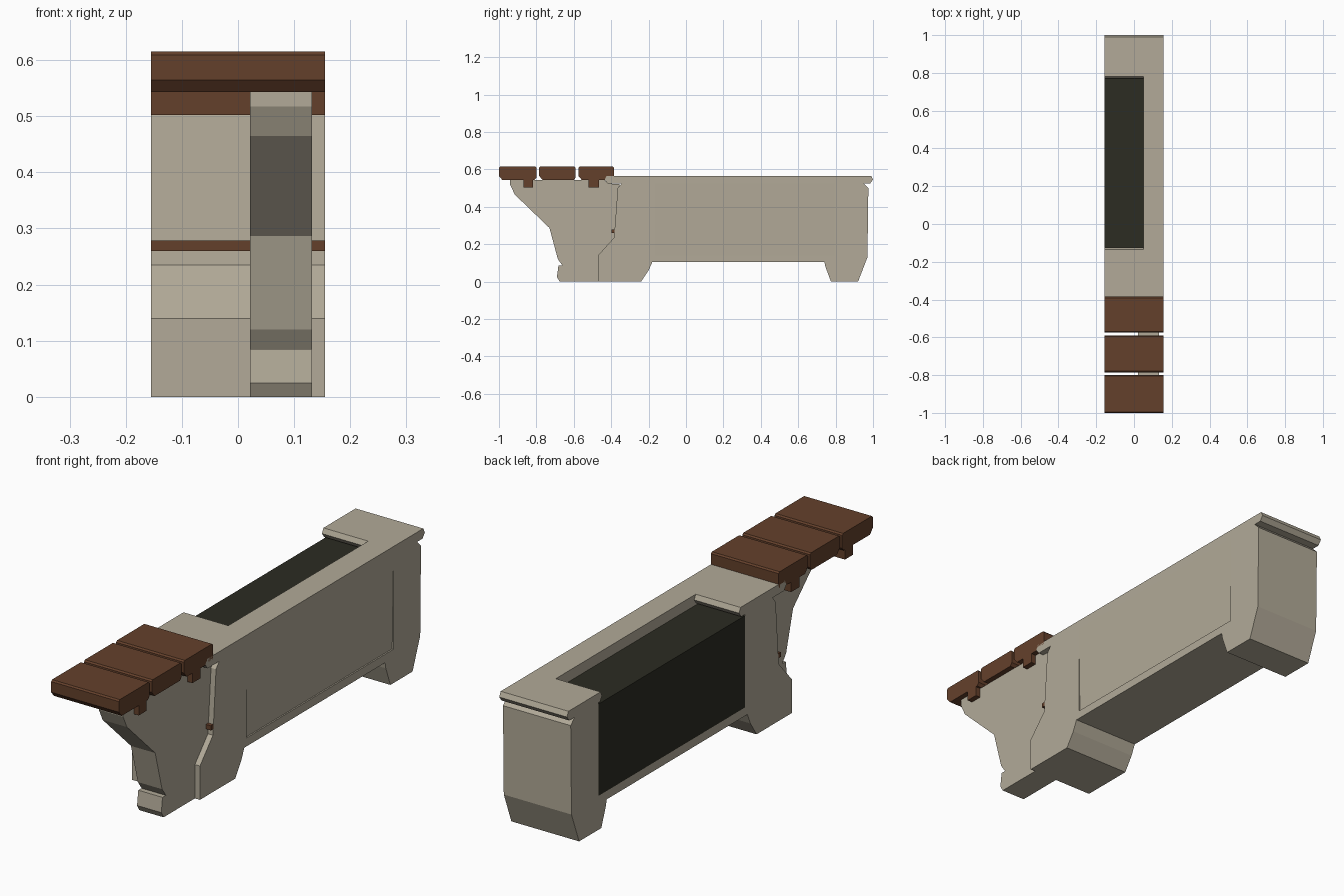
import bpy, bmesh

HALF = 0.155  # half width of the whole section


def material(name, rgb):
    m = bpy.data.materials.new(name)
    m.diffuse_color = (*rgb, 1)
    return m


STONE = material("stone", (0.445, 0.402, 0.314))
WOOD = material("wood", (0.127, 0.051, 0.024))
SOIL = material("soil", (0.025, 0.025, 0.016))


def extrude(name, outline, axis, lo, hi, mat):
    """Extrude an outline along x (outline is y,z) or along y (outline is x,z)."""
    bm = bmesh.new()
    place = (lambda p, t: (t, p[0], p[1])) if axis == 'X' else (lambda p, t: (p[0], t, p[1]))
    a = [bm.verts.new(place(p, lo)) for p in outline]
    b = [bm.verts.new(place(p, hi)) for p in outline]
    bm.faces.new(a)
    bm.faces.new(b[::-1])
    n = len(outline)
    for i in range(n):
        j = (i + 1) % n
        bm.faces.new((a[j], a[i], b[i], b[j]))
    bmesh.ops.recalc_face_normals(bm, faces=bm.faces)
    me = bpy.data.meshes.new(name)
    bm.to_mesh(me)
    bm.free()
    me.materials.append(mat)
    ob = bpy.data.objects.new(name, me)
    bpy.context.collection.objects.link(ob)
    return ob


def rect(a0, a1, b0, b1):
    return [(a0, b0), (a1, b0), (a1, b1), (a0, b1)]


# Planter ends: foot, neck and overhanging rim in one profile
extrude("planter_front_end", [
    (-0.47, 0), (-0.24, 0), (-0.2, 0.06), (-0.18, 0.105), (-0.165, 0.105),
    (-0.165, 0.525), (-0.14, 0.525), (-0.125, 0.545), (-0.135, 0.565),
    (-0.425, 0.565), (-0.435, 0.545), (-0.42, 0.525), (-0.345, 0.525),
    (-0.365, 0.5), (-0.385, 0.235), (-0.47, 0.14)], 'X', -HALF, HALF, STONE)
extrude("planter_back_end", [
    (0.92, 0), (0.775, 0), (0.745, 0.08), (0.74, 0.105), (0.795, 0.105),
    (0.795, 0.525), (0.785, 0.525), (0.77, 0.545), (0.78, 0.565),
    (0.99, 0.565), (1.0, 0.545), (0.985, 0.525), (0.95, 0.525),
    (0.975, 0.5), (0.97, 0.13)], 'X', -HALF, HALF, STONE)

# Side wall with a shallow sunken panel, and the floor under the soil
extrude("planter_side_wall", [
    (0.05, 0.105), (HALF, 0.105), (HALF, 0.14), (0.149, 0.14), (HALF, 0.525),
    (HALF, 0.565), (0.05, 0.565)], 'Y', -0.165, 0.795, STONE)
extrude("planter_floor", rect(-HALF, 0.05, 0.105, 0.14), 'Y', -0.165, 0.795, STONE)
extrude("soil", rect(-HALF, 0.05, 0.14, 0.52), 'Y', -0.165, 0.795, SOIL)

# Seat bracket and its foot
extrude("seat_bracket", [
    (-0.66, 0.085), (-0.47, 0.085), (-0.47, 0.14), (-0.385, 0.235), (-0.365, 0.5),
    (-0.35, 0.52), (-0.42, 0.525), (-0.435, 0.543), (-0.94, 0.543), (-0.94, 0.517),
    (-0.915, 0.465), (-0.73, 0.287), (-0.685, 0.12)], 'X', 0.021, 0.132, STONE)
extrude("bracket_foot", [
    (-0.675, 0), (-0.47, 0), (-0.47, 0.085), (-0.682, 0.085), (-0.69, 0.025)],
    'X', 0.021, 0.132, STONE)

# Seat planks with chamfered edges
for i, (y0, y1) in enumerate([(-1.0, -0.8), (-0.785, -0.59), (-0.575, -0.385)]):
    extrude(f"seat_plank_{i + 1}", [
        (y0 + 0.018, 0.543), (y1 - 0.01, 0.543), (y1, 0.556), (y1, 0.609),
        (y1 - 0.006, 0.615), (y0 + 0.006, 0.615), (y0, 0.609), (y0, 0.565)],
        'X', -HALF, HALF, WOOD)

# Battens under the planks and the small rail on the planter front
for name, y0, y1, z0, z1 in [("front_batten", -0.87, -0.818, 0.502, 0.545),
                             ("rear_batten", -0.52, -0.466, 0.502, 0.545),
                             ("lower_rail", -0.399, -0.383, 0.26, 0.279)]:
    extrude(name, rect(y0, y1, z0, z1), 'X', -HALF, HALF, WOOD)
